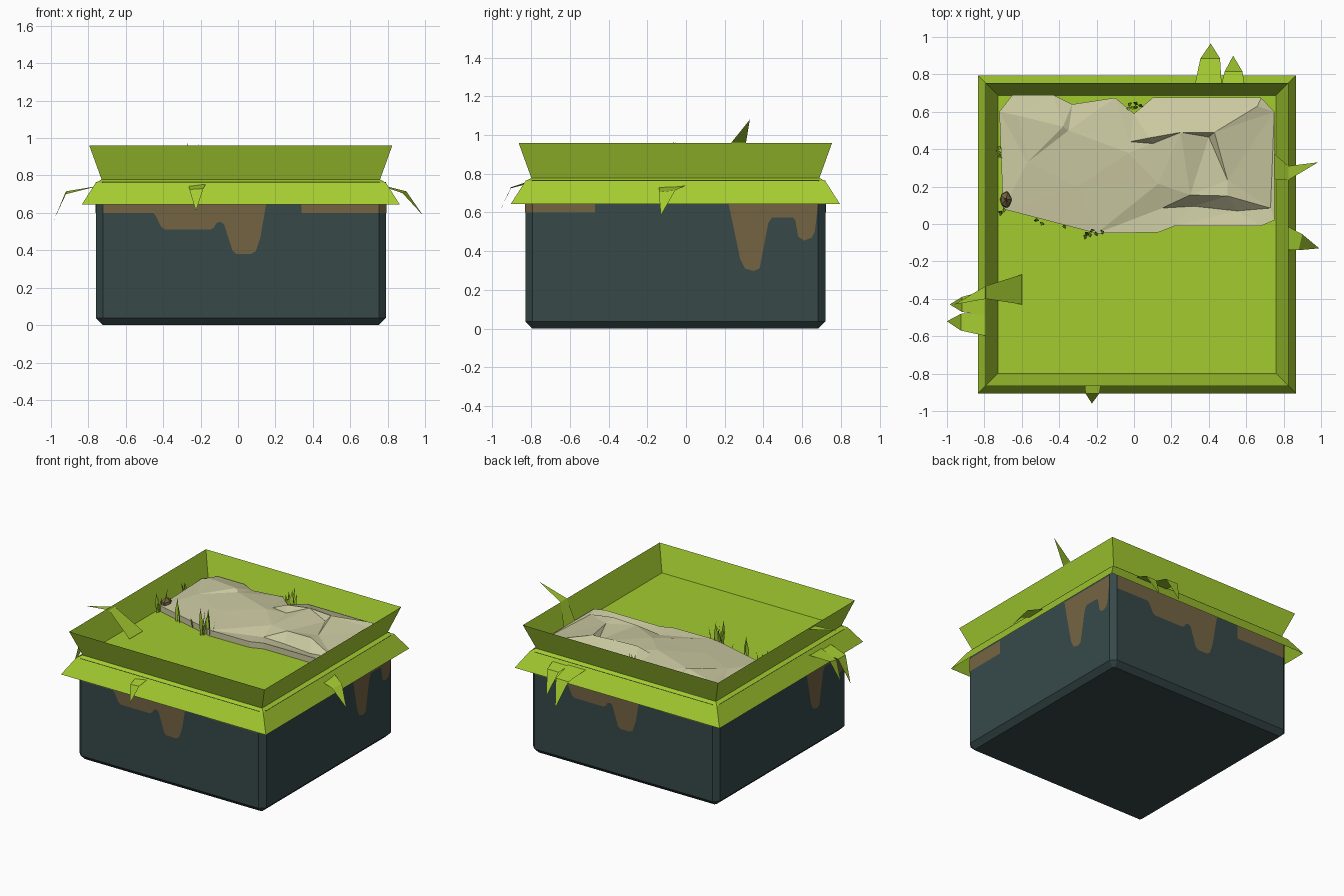
import bpy, math, random
from mathutils import Vector, Matrix
from mathutils.geometry import delaunay_2d_cdt

if "Cube" in bpy.data.objects:
    bpy.data.objects.remove(bpy.data.objects["Cube"])

random.seed(4)


def material(name, rgb):
    m = bpy.data.materials.new(name)
    m.diffuse_color = (*rgb, 1)
    m.use_nodes = True
    m.node_tree.nodes["Principled BSDF"].inputs["Base Color"].default_value = m.diffuse_color
    return m


SLATE = material("dark slate", (0.038, 0.066, 0.066))
DIRT = material("brown dirt", (0.175, 0.127, 0.055))
GRASS = material("lime grass", (0.37, 0.60, 0.03))
STONE = material("pale stone", (0.60, 0.59, 0.36))

# body extents
X0, X1, Y0, Y1 = -0.76, 0.79, -0.83, 0.72
CENTRE = Vector(((X0 + X1) / 2, (Y0 + Y1) / 2, 0))
CH = 0.037


def make(name, verts, faces, mat):
    me = bpy.data.meshes.new(name)
    me.from_pydata([tuple(v) for v in verts], [], faces)
    me.materials.append(mat)
    me.validate()
    ob = bpy.data.objects.new(name, me)
    bpy.context.collection.objects.link(ob)
    return ob


def ring(grow, z, ch=0):
    """Rectangle around the body, grown outward, optionally with cut corners."""
    a, b, c, d = X0 - grow, X1 + grow, Y0 - grow, Y1 + grow
    if not ch:
        return [(a, c, z), (b, c, z), (b, d, z), (a, d, z)]
    return [(a + ch, c, z), (b - ch, c, z), (b, c + ch, z), (b, d - ch, z),
            (b - ch, d, z), (a + ch, d, z), (a, d - ch, z), (a, c + ch, z)]


def loft(name, rings, mat, bottom=False):
    n = len(rings[0])
    verts = [v for r in rings for v in r]
    faces = [(k * n + i, k * n + (i + 1) % n, k * n + n + (i + 1) % n, k * n + n + i)
             for k in range(len(rings) - 1) for i in range(n)]
    if bottom:
        faces.append(tuple(reversed(range(n))))
    return make(name, verts, faces, mat)


# chamfered block
loft("block", [ring(-0.037, 0, 0.01), ring(0, 0.037, CH), ring(0, 0.765, CH)], SLATE, True)

# drooping grass skirt, flared grass lip and lawn
loft("grass_skirt", [ring(0.075, 0.645), ring(0, 0.762), ring(-0.03, 0.778)], GRASS)
loft("grass_lip", [ring(-0.032, 0.775), ring(0.035, 0.96)], GRASS)
make("lawn", ring(-0.03, 0.776), [(0, 1, 2, 3)], GRASS)

# dirt drips: (position along side, height), closed along the top edge
TOP = 0.70
front_a = [(X0 + CH, 0.6), (-0.455, 0.6), (-0.44, 0.585), (-0.41, 0.525), (-0.39, 0.51), (-0.15, 0.51),
           (-0.13, 0.52), (-0.115, 0.545), (-0.095, 0.552), (-0.075, 0.54), (-0.03, 0.4), (-0.01, 0.38),
           (0.07, 0.38), (0.095, 0.395), (0.12, 0.47), (0.15, 0.645), (0.16, TOP), (X0 + CH, TOP)]
front_b = [(0.34, 0.6), (X1 - CH, 0.6), (X1 - CH, TOP), (0.34, TOP)]
side_a = [(Y0 + CH, 0.6), (-0.47, 0.6), (-0.47, TOP), (Y0 + CH, TOP)]
side_b = [(0.21, TOP), (0.22, 0.645), (0.28, 0.36), (0.305, 0.31), (0.35, 0.298), (0.38, 0.31),
          (0.425, 0.545), (0.445, 0.575), (0.55, 0.575), (0.565, 0.56), (0.58, 0.475), (0.61, 0.455),
          (0.65, 0.47), (0.665, 0.5), (Y1 - CH, 0.645), (Y1 - CH, TOP)]
GAP = 0.003
half_turn = Matrix.Translation(CENTRE) @ Matrix.Rotation(math.pi, 4, 'Z') @ Matrix.Translation(-CENTRE)


def dirt(name, pts):
    for label, m in (("", Matrix()), ("_opposite", half_turn)):
        make(name + label, [m @ Vector(p) for p in pts], [tuple(range(len(pts)))], DIRT)


for i, prof in enumerate((front_a, front_b)):
    dirt(f"dirt_front_{i}", [(u, Y0 - GAP, z) for u, z in prof])
for i, prof in enumerate((side_a, side_b)):
    dirt(f"dirt_side_{i}", [(X1 + GAP, u, z) for u, z in prof])
dirt("dirt_corner", [(X1 - CH, Y0 - GAP, 0.6), (X1 + GAP, Y0 + CH, 0.6),
                     (X1 + GAP, Y0 + CH, TOP), (X1 - CH, Y0 - GAP, TOP)])

# stone slab: outline, then inner ridge points with heights
outline = [(-0.72, 0.6), (-0.65, 0.69), (-0.43, 0.69), (-0.33, 0.64), (-0.1, 0.675), (0, 0.59),
           (0.1, 0.675), (0.68, 0.675), (0.75, 0.6), (0.75, 0.02), (0.68, -0.01), (0.22, -0.01),
           (0.13, -0.045), (-0.2, -0.05), (-0.7, 0.08)]
inner = [(-0.62, 0.58, 0.85), (-0.57, 0.33, 0.845), (-0.38, 0.52, 0.87), (-0.35, 0.5, 0.855),
         (-0.03, 0.38, 0.86), (-0.02, 0.44, 0.85), (0.1, 0.43, 0.845), (0.4, 0.465, 0.85),
         (0.08, 0.46, 0.89), (0.25, 0.49, 0.90), (0.43, 0.49, 0.89), (0.13, 0.215, 0.845),
         (0.5, 0.235, 0.86), (0.15, 0.085, 0.81), (0.32, 0.095, 0.80), (0.55, 0.07, 0.80),
         (0.73, 0.085, 0.81), (0.3, 0.155, 0.87), (0.5, 0.15, 0.875), (0.66, 0.63, 0.85),
         (-0.3, 0.2, 0.84)]
n = len(outline)
flat = [Vector(p) for p in outline] + [Vector(p[:2]) for p in inner]
height = [0.82] * n + [p[2] for p in inner]
_, _, tris, *_ = delaunay_2d_cdt(flat, [(i, (i + 1) % n) for i in range(n)], [], 1, 1e-5)
slab = [(p.x, p.y, h) for p, h in zip(flat, height)]
base = len(slab)
slab += [(x, y, 0.772) for x, y in outline]
walls = [(i, (i + 1) % n, base + (i + 1) % n, base + i) for i in range(n)]
make("stone_slab", slab, [tuple(t) for t in tris] + walls, STONE)

# small brown root beside the slab
bpy.ops.mesh.primitive_ico_sphere_add(subdivisions=1, radius=1, location=(-0.685, 0.13, 0.82))
root = bpy.context.object
root.name = "root_lump"
root.scale = (0.035, 0.05, 0.05)
root.data.materials.append(DIRT)


# folded grass blades: pairs of edge points, then the tip
def blade(name, pairs, tip):
    verts = [p for pair in pairs for p in pair] + [tip]
    k = len(pairs)
    faces = [(2 * i, 2 * i + 1, 2 * i + 3, 2 * i + 2) for i in range(k - 1)]
    make(name, verts, faces + [(2 * k - 2, 2 * k - 1, 2 * k)], GRASS)


blade("left_blade_a", [((-0.74, -0.34, 0.745), (-0.74, -0.5, 0.745)),
                       ((-0.92, -0.39, 0.715), (-0.92, -0.47, 0.70))], (-0.985, -0.43, 0.56))
blade("left_blade_b", [((-0.74, -0.47, 0.735), (-0.74, -0.61, 0.735)),
                       ((-0.925, -0.48, 0.70), (-0.925, -0.57, 0.70))], (-1.0, -0.52, 0.525))
blade("left_over_blade", [((-0.6, -0.27, 0.79), (-0.6, -0.43, 0.79)),
                          ((-0.79, -0.33, 0.945), (-0.79, -0.4, 0.945))], (-0.96, -0.43, 0.943))
blade("right_over_blade", [((0.745, 0.38, 0.80), (0.745, 0.24, 0.80)),
                           ((0.825, 0.31, 0.962), (0.825, 0.235, 0.962))], (0.985, 0.33, 1.08))
blade("right_blade", [((0.78, 0.01, 0.745), (0.78, -0.14, 0.74)),
                      ((0.90, -0.055, 0.715), (0.88, -0.14, 0.705))], (0.99, -0.13, 0.585))
blade("front_blade", [((-0.17, -0.82, 0.758), (-0.265, -0.82, 0.748)),
                      ((-0.185, -0.905, 0.73), (-0.26, -0.905, 0.725))], (-0.225, -0.96, 0.61))
blade("back_blade_a", [((0.32, 0.72, 0.75), (0.47, 0.72, 0.75)),
                       ((0.355, 0.885, 0.71), (0.46, 0.885, 0.71))], (0.41, 0.965, 0.53))
blade("back_blade_b", [((0.46, 0.72, 0.745), (0.595, 0.72, 0.745)),
                       ((0.485, 0.815, 0.72), (0.58, 0.815, 0.72))], (0.53, 0.90, 0.56))

# upright tufts: x, y, blade count, spread, height
for t, (x, y, count, spread, tall) in enumerate([(-0.21, -0.06, 7, 0.055, 0.20), (0.0, 0.625, 6, 0.045, 0.17),
                                                 (-0.715, 0.38, 3, 0.035, 0.14), (-0.705, 0.1, 4, 0.05, 0.16),
                                                 (-0.51, 0.005, 2, 0.025, 0.18), (-0.36, -0.01, 1, 0.01, 0.12)]):
    verts, faces = [], []
    for b in range(count):
        a = random.uniform(0, math.tau)
        bx = x + random.uniform(-spread, spread) * (0.3 if x < -0.65 else 1)
        by = y + random.uniform(-spread, spread) * (1 if x < -0.65 else 0.4)
        h = tall * random.uniform(0.6, 1.05)
        w, mid, lean = 0.014, 0.77 + h * 0.5, 0.018
        dx, dy, lx, ly = w * math.cos(a), w * math.sin(a), -lean * math.sin(a), lean * math.cos(a)
        k = len(verts)
        verts += [(bx - dx / 2, by - dy / 2, 0.77), (bx + dx / 2, by + dy / 2, 0.77),
                  (bx - dx + lx * 0.3, by - dy + ly * 0.3, mid), (bx + dx + lx * 0.3, by + dy + ly * 0.3, mid),
                  (bx + lx, by + ly, 0.77 + h)]
        faces += [(k, k + 1, k + 3, k + 2), (k + 2, k + 3, k + 4)]
    make(f"grass_tuft_{t}", verts, faces, GRASS)
